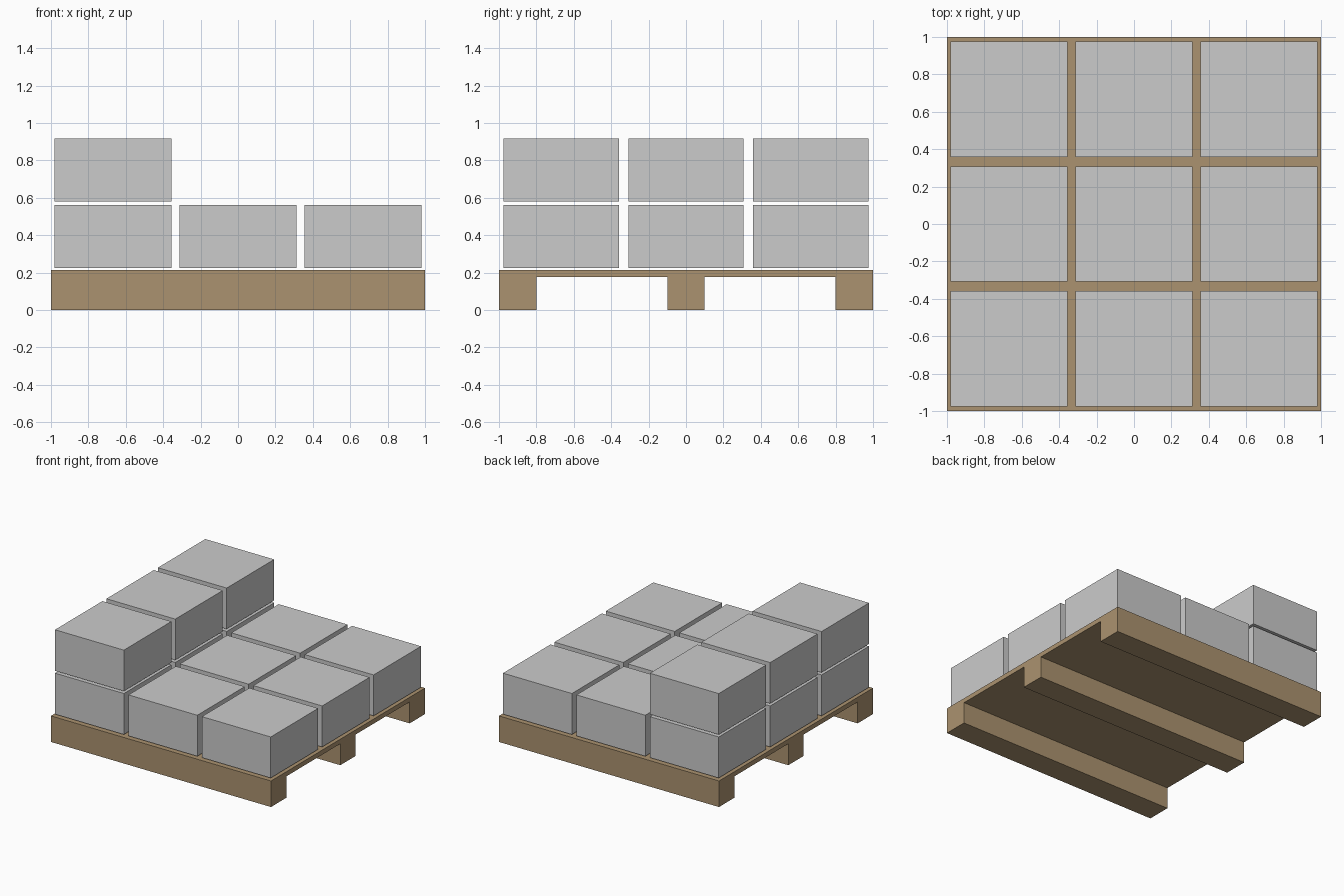
import bpy

if "Cube" in bpy.data.objects:
    bpy.data.objects.remove(bpy.data.objects["Cube"])

wood = bpy.data.materials.new("wood")
wood.diffuse_color = (0.41, 0.29, 0.16, 1)
wood.use_nodes = True
wood.node_tree.nodes["Principled BSDF"].inputs["Base Color"].default_value = wood.diffuse_color


def block(name, center, size, material=None):
    bpy.ops.mesh.primitive_cube_add(size=1, location=center)
    obj = bpy.context.object
    obj.name = name
    obj.scale = size
    bpy.ops.object.transform_apply(location=False, rotation=False, scale=True)
    if material:
        obj.data.materials.append(material)
    return obj


# Pallet: solid deck on three full-length runners
RUNNER_H, DECK_TOP = 0.176, 0.214
block("pallet_deck", (0, 0, (RUNNER_H + DECK_TOP) / 2), (2, 2, DECK_TOP - RUNNER_H), wood)
for label, y in (("front", -0.9), ("middle", 0), ("back", 0.9)):
    block(f"pallet_runner_{label}", (0, y, RUNNER_H / 2), (2, 0.2, RUNNER_H), wood)

# Boxes: full 3 x 3 lower layer, upper layer only along the left column
PITCH = 0.6675
BOX = (0.626, 0.616, 0.337)
for layer, z, columns in (("lower", 0.3925, (-1, 0, 1)), ("upper", 0.749, (-1,))):
    for col in columns:
        for row in (-1, 0, 1):
            block(f"box_{layer}_{col + 2}_{row + 2}", (col * PITCH, row * PITCH, z), BOX)
